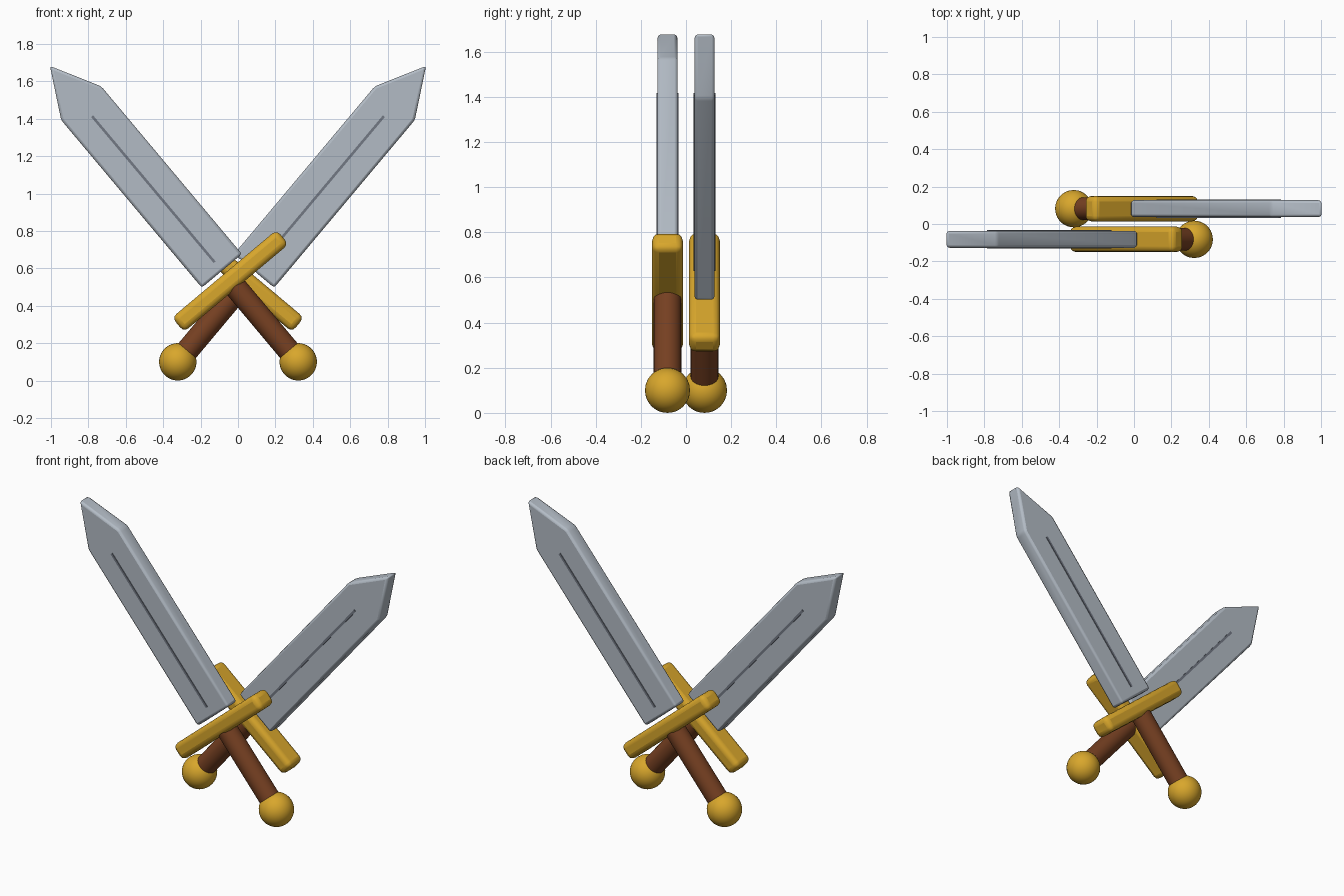
import bpy, bmesh, math
from mathutils import Matrix

if "Cube" in bpy.data.objects:
    bpy.data.objects.remove(bpy.data.objects["Cube"])


def material(name, rgb):
    m = bpy.data.materials.new(name)
    m.diffuse_color = (*rgb, 1)
    m.use_nodes = True
    m.node_tree.nodes["Principled BSDF"].inputs["Base Color"].default_value = m.diffuse_color
    return m


GOLD = material("gold", (0.69, 0.385, 0.025))
BROWN = material("brown leather", (0.185, 0.052, 0.016))
STEEL = material("steel", (0.45, 0.50, 0.56))
DARK = material("dark steel", (0.17, 0.19, 0.23))


def finish(bm, name, mat, place, bevel=0, segments=3):
    """Turn a bmesh into a placed, optionally bevelled, smooth-shaded part."""
    bmesh.ops.recalc_face_normals(bm, faces=bm.faces)
    mesh = bpy.data.meshes.new(name)
    bm.to_mesh(mesh)
    bm.free()
    mesh.materials.append(mat)
    obj = bpy.data.objects.new(name, mesh)
    bpy.context.collection.objects.link(obj)
    obj.matrix_world = place
    if bevel:
        mod = obj.modifiers.new("rounded edges", 'BEVEL')
        mod.width, mod.segments = bevel, segments
        mod.limit_method, mod.angle_limit = 'ANGLE', math.radians(25)
    bpy.ops.object.select_all(action='DESELECT')
    obj.select_set(True)
    bpy.context.view_layer.objects.active = obj
    bpy.ops.object.shade_smooth_by_angle(angle=math.radians(35))


def plate(outline, depth):
    """Extrude an x-z outline evenly about y = 0."""
    bm = bmesh.new()
    face = bm.faces.new([bm.verts.new((x, -depth / 2, z)) for x, z in outline])
    new = bmesh.ops.extrude_face_region(bm, geom=[face])["geom"]
    verts = [v for v in new if isinstance(v, bmesh.types.BMVert)]
    bmesh.ops.translate(bm, verts=verts, vec=(0, depth, 0))
    return bm


def box(half_width, z0, z1, depth):
    w = half_width
    return plate([(-w, z0), (w, z0), (w, z1), (-w, z1)], depth)


def sword(label, side):
    # Local frame: pommel centre at the origin, blade pointing up z
    place = (Matrix.Translation((-0.322 * side, 0.082 * side, 0.1))
             @ Matrix.Rotation(math.radians(40) * side, 4, 'Y'))

    # Pommel ball
    bm = bmesh.new()
    bmesh.ops.create_uvsphere(bm, u_segments=32, v_segments=16, radius=0.1)
    finish(bm, label + "_pommel", GOLD, place)

    # Round grip, from inside the pommel into the guard
    bm = bmesh.new()
    bmesh.ops.create_cone(bm, cap_ends=True, segments=32, radius1=0.061, radius2=0.061,
                          depth=0.50, matrix=Matrix.Translation((0, 0, 0.31)))
    finish(bm, label + "_grip", BROWN, place)

    # Cross guard
    finish(box(0.365, 0.515, 0.615, 0.136), label + "_guard", GOLD, place, 0.03)

    # Pointed blade
    outline = [(-0.14, 0.635), (0.14, 0.635), (0.14, 1.805), (0, 2.065), (-0.14, 1.805)]
    finish(plate(outline, 0.09), label + "_blade", STEEL, place, 0.014, 2)

    # Thin centre line standing just proud of both blade faces
    finish(box(0.007, 0.695, 1.715, 0.098), label + "_blade_line", DARK, place)


sword("front_sword", -1)
sword("back_sword", 1)
